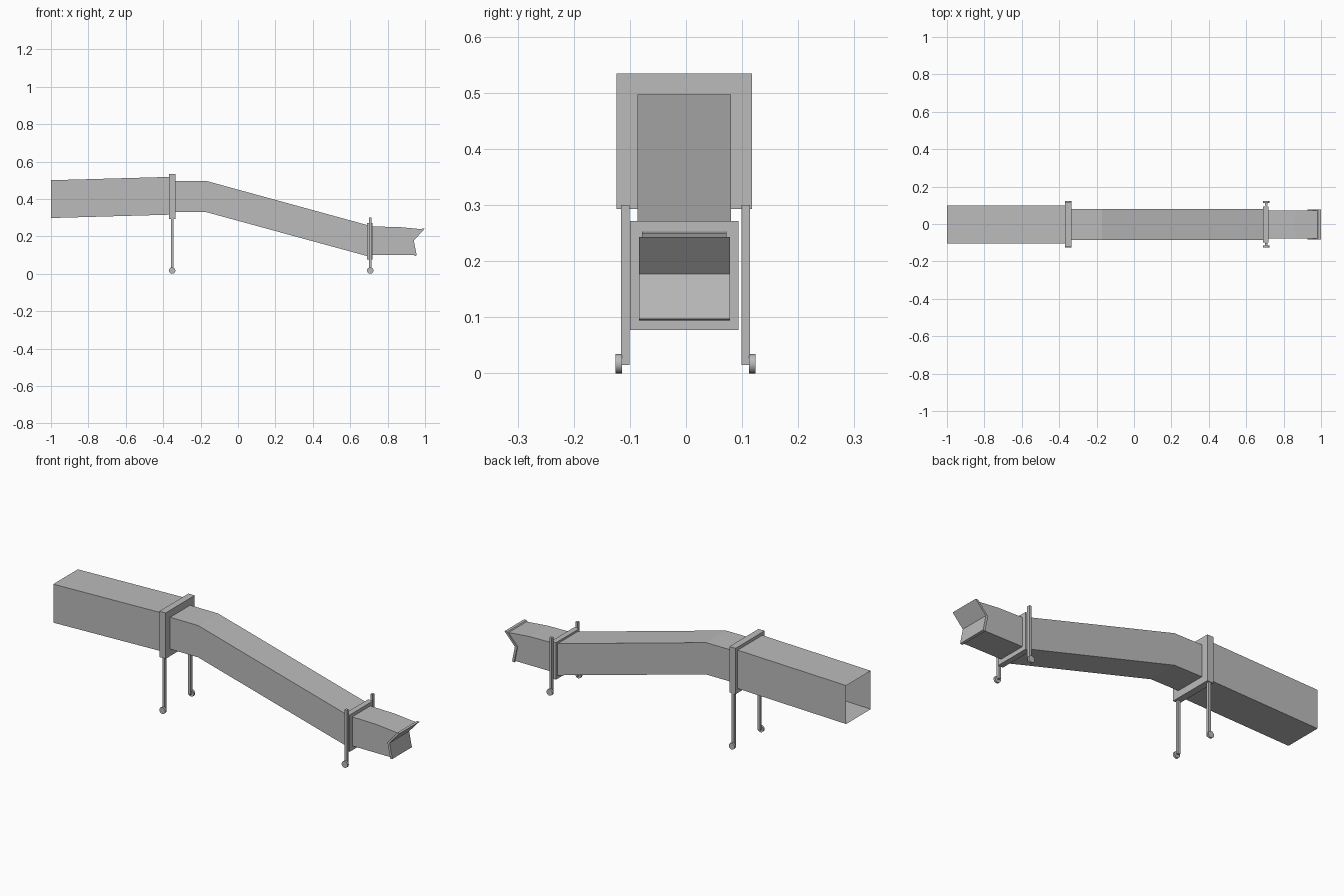
import bpy, bmesh, math
from mathutils import Matrix

if "Cube" in bpy.data.objects:
    bpy.data.objects.remove(bpy.data.objects["Cube"])

GREY = (0.5, 0.5, 0.5, 1)
metal = bpy.data.materials.new("plain grey")
metal.use_nodes = True
metal.diffuse_color = GREY
metal.node_tree.nodes["Principled BSDF"].inputs["Base Color"].default_value = GREY
MID = -0.003  # sideways centre of the walkway


def finish(name, bm):
    bmesh.ops.recalc_face_normals(bm, faces=bm.faces)
    mesh = bpy.data.meshes.new(name)
    bm.to_mesh(mesh)
    bm.free()
    mesh.materials.append(metal)
    obj = bpy.data.objects.new(name, mesh)
    bpy.context.collection.objects.link(obj)
    return obj


def tube(name, half, sections):
    """Open square sleeve; each section lists its side edge (x, z) from bottom to top."""
    bm = bmesh.new()
    rings = []
    for edge in sections:
        loop = [(x, MID - half, z) for x, z in edge]
        loop += [(x, MID + half, z) for x, z in reversed(edge)]
        rings.append([bm.verts.new(p) for p in loop])
    for a, b in zip(rings, rings[1:]):
        for i in range(len(a)):
            j = (i + 1) % len(a)
            bm.faces.new((a[i], a[j], b[j], b[i]))
    return finish(name, bm)


def plate(name, half, profile):
    """Side profile extruded across the width."""
    bm = bmesh.new()
    face = bm.faces.new([bm.verts.new((x, MID - half, z)) for x, z in profile])
    out = bmesh.ops.extrude_face_region(bm, geom=[face])
    moved = [v for v in out["geom"] if isinstance(v, bmesh.types.BMVert)]
    bmesh.ops.translate(bm, verts=moved, vec=(0, 2 * half, 0))
    return finish(name, bm)


def frame(name, x0, x1, y, outer, inner_half, inner):
    """Rectangular collar with a hole for the sleeve."""
    bm = bmesh.new()
    loops = []
    for x in (x0, x1):
        for half, c, (lo, hi) in ((y, MID, outer), (inner_half, MID, inner)):
            pts = [(c - half, lo), (c + half, lo), (c + half, hi), (c - half, hi)]
            loops.append([bm.verts.new((x, py, pz)) for py, pz in pts])
    a, b, c, d = loops
    for p, q in ((a, b), (b, d), (d, c), (c, a)):
        for i in range(4):
            j = (i + 1) % 4
            bm.faces.new((p[i], p[j], q[j], q[i]))
    return finish(name, bm)


def post(name, x, y, low, high):
    bm = bmesh.new()
    size = Matrix.Diagonal((0.013, 0.015, high - low, 1))
    bmesh.ops.create_cube(bm, size=1, matrix=Matrix.Translation((x, y, (low + high) / 2)) @ size)
    return finish(name, bm)


def wheel(name, x, y):
    bm = bmesh.new()
    place = Matrix.Translation((x, y, 0.017)) @ Matrix.Rotation(math.pi / 2, 4, 'X')
    bmesh.ops.create_cone(bm, cap_ends=True, segments=24, radius1=0.017,
                          radius2=0.017, depth=0.011, matrix=place)
    obj = finish(name, bm)
    bpy.ops.object.select_all(action='DESELECT')
    obj.select_set(True)
    bpy.context.view_layer.objects.active = obj
    bpy.ops.object.shade_smooth_by_angle(angle=math.radians(40))


# Three telescoping sleeves
tube("rear_tunnel", 0.102, [[(-1, 0.298), (-1, 0.5)], [(-0.36, 0.316), (-0.36, 0.518)]])
tube("middle_tunnel", 0.083, [[(-0.37, 0.33), (-0.37, 0.497)],
                              [(-0.172, 0.33), (-0.172, 0.497)],
                              [(0.70, 0.092), (0.70, 0.258)]])
tube("front_tunnel", 0.075, [[(0.69, 0.1), (0.69, 0.178), (0.69, 0.253)],
                             [(0.86, 0.1), (0.86, 0.178), (0.86, 0.25)],
                             [(0.949, 0.1), (0.932, 0.178), (0.985, 0.238)]])

# Folded end bumper
plate("end_bumper", 0.081, [(1, 0.243), (0.94, 0.177), (0.956, 0.097),
                            (0.944, 0.094), (0.927, 0.178), (0.985, 0.243)])

# Support collars
frame("rear_collar", -0.37, -0.334, 0.121, (0.293, 0.534), 0.083, (0.33, 0.497))
frame("front_collar", 0.69, 0.719, 0.097, (0.077, 0.271), 0.075, (0.1, 0.253))

# Legs and wheels
for place, x, top in (("rear", -0.352, 0.3), ("front", 0.707, 0.3)):
    for side, s in (("left", 1), ("right", -1)):
        post(f"{place}_{side}_leg", x, s * 0.1075 - 0.001, 0.015, top)
        wheel(f"{place}_{side}_wheel", x, s * 0.119 - 0.001)
